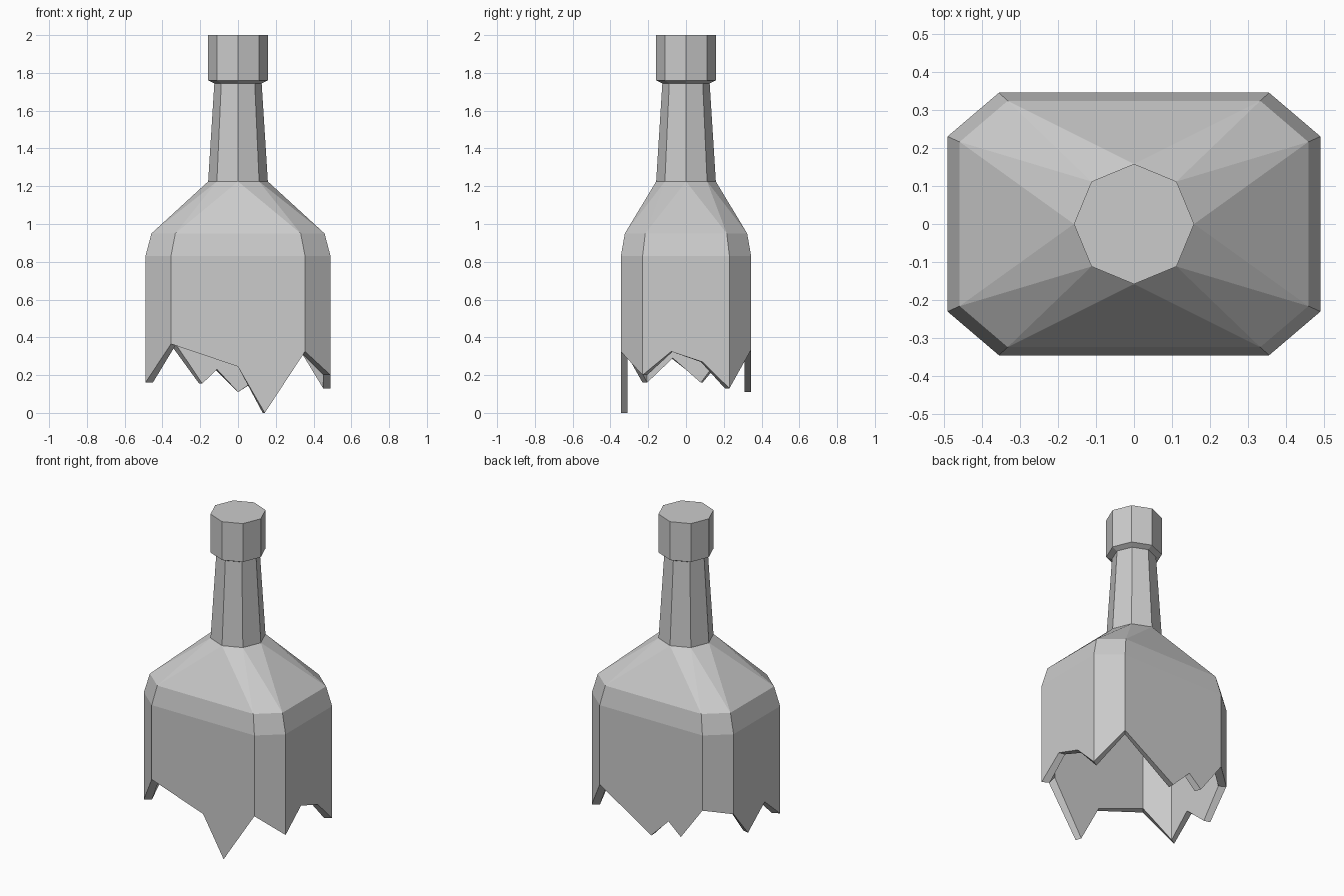
import bpy, bmesh, math
from mathutils import Vector

cube = bpy.data.objects.get("Cube")
if cube:
    bpy.data.objects.remove(cube, do_unlink=True)

# Single flat colour
glass = bpy.data.materials.new("grey_glass")
glass.use_nodes = True
colour = (0.6, 0.6, 0.6, 1)
glass.diffuse_color = colour
glass.node_tree.nodes["Principled BSDF"].inputs["Base Color"].default_value = colour

# Plan of the body: a rectangle with cut corners, counter-clockwise
CORNERS = [Vector(c) for c in (
    (-.355, -.345), (.355, -.345), (.49, -.23), (.49, .23),
    (.355, .345), (-.355, .345), (-.49, .23), (-.49, -.23))]

# Broken edge: for each side, (fraction along the side, height)
JAGS = [
    [(0, .365), (.5, .245), (.7, 0)],
    [(0, .325)],
    [(0, .2), (.33, .325), (.69, .27)],
    [(0, .13)],
    [(0, .335), (.5, .11), (.67, .23), (.79, .155)],
    [(0, .36)],
    [(0, .33), (.31, .16), (.67, .29)],
    [(0, .16)],
]


def body_ring(bm, sx, sy, z):
    return [bm.verts.new((c.x * sx, c.y * sy, z)) for c in CORNERS]


def round_ring(bm, r, z):
    angles = [math.radians(45 * i - 90) for i in range(8)]
    return [bm.verts.new((r * math.cos(a), r * math.sin(a), z)) for a in angles]


def bridge(bm, low, high):
    n = len(low)
    for i in range(n):
        j = (i + 1) % n
        bm.faces.new((low[i], low[j], high[j], high[i]))


def finish(bm, name):
    bmesh.ops.recalc_face_normals(bm, faces=bm.faces)
    mesh = bpy.data.meshes.new(name)
    bm.to_mesh(mesh)
    bm.free()
    mesh.materials.append(glass)
    obj = bpy.data.objects.new(name, mesh)
    bpy.context.collection.objects.link(obj)
    return obj


def shell(bm, sx, sy, sections, neck):
    """One skin of the bottle, from broken edge to closed neck; returns the rim."""
    sides = []
    for i, jags in enumerate(JAGS):
        start, end = CORNERS[i], CORNERS[(i + 1) % 8]
        side = []
        for t, z in jags:
            p = start.lerp(end, t)
            side.append(bm.verts.new((p.x * sx, p.y * sy, z)))
        sides.append(side)

    # Walls down to the jagged edge, then the rounded shoulder edge
    rings = [body_ring(bm, sx * kx, sy * ky, z) for kx, ky, z in sections]
    wall, shoulder = rings
    for i in range(8):
        j = (i + 1) % 8
        bm.faces.new(sides[i] + [sides[j][0], wall[j], wall[i]])
    bridge(bm, wall, shoulder)

    # Faceted slope from the body corners to the turned octagon of the neck
    necks = [round_ring(bm, r, z) for r, z in neck]
    base = necks[0]
    for i in range(8):
        j = (i + 1) % 8
        bm.faces.new((shoulder[i], shoulder[j], base[i]))
        bm.faces.new((shoulder[j], base[j], base[i]))
    for low, high in zip(necks, necks[1:]):
        bridge(bm, low, high)
    bm.faces.new(necks[-1])
    return [v for side in sides for v in side]


# Hollow broken bottle: outer skin, inner skin and the edge between them
bm = bmesh.new()
outer = shell(bm, 1, 1, [(1, 1, .83), (.935, .938, .95)],
              [(.158, 1.225), (.125, 1.75)])
inner = shell(bm, .92, .895, [(1, 1, .82), (.935, .938, .925)],
              [(.125, 1.2), (.095, 1.7)])
bridge(bm, outer, inner)
finish(bm, "broken_bottle")

# Collar at the top of the neck
bm = bmesh.new()
rings = [round_ring(bm, r, z) for r, z in ((.122, 1.743), (.158, 1.76), (.158, 2))]
for low, high in zip(rings, rings[1:]):
    bridge(bm, low, high)
bm.faces.new(rings[0])
bm.faces.new(rings[-1])
finish(bm, "bottle_collar")
